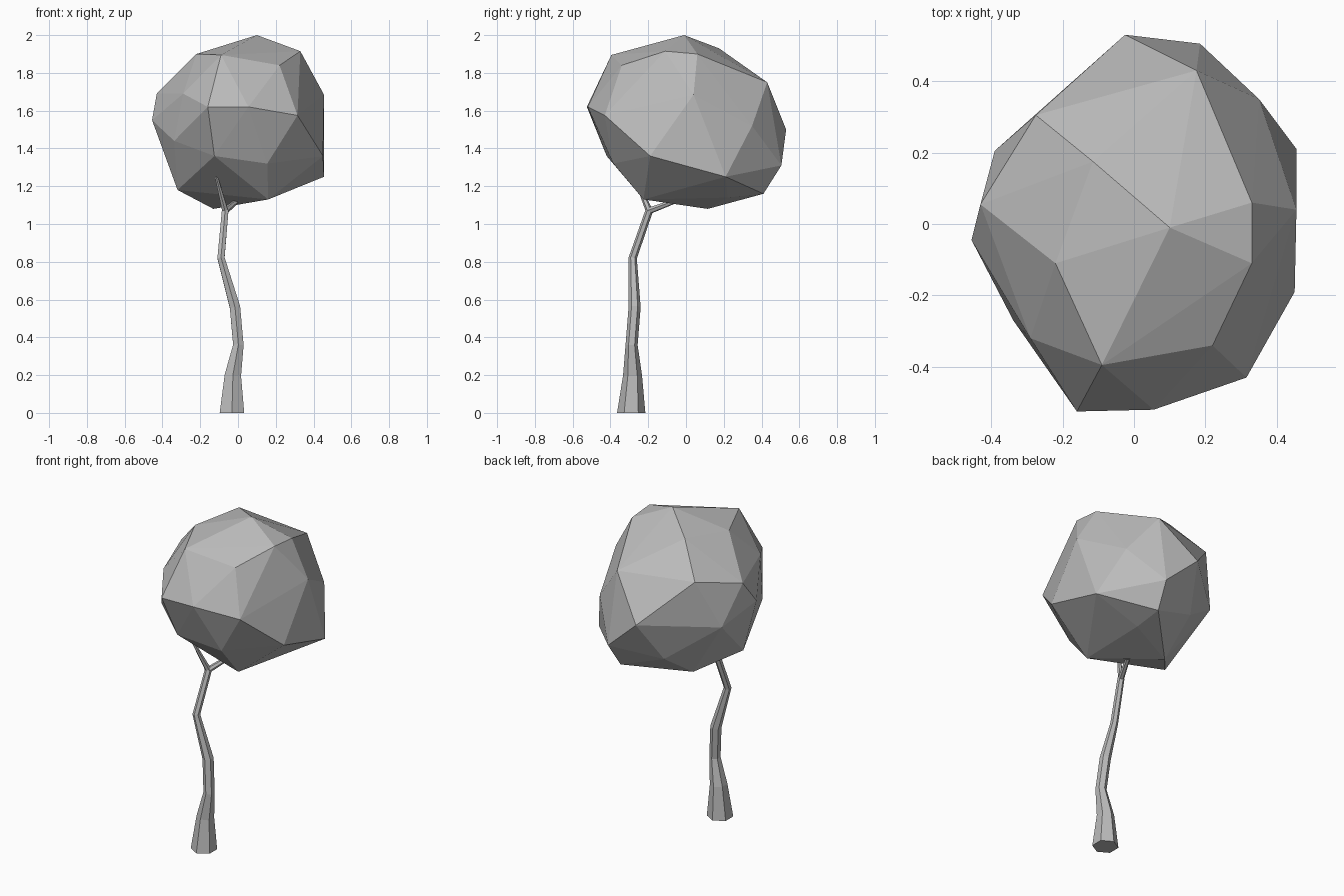
import bpy, bmesh, math
from mathutils import Vector

old = bpy.data.objects.get("Cube")
if old:
    bpy.data.objects.remove(old, do_unlink=True)

# One plain colour for the whole tree
grey = bpy.data.materials.new("plain grey")
grey.use_nodes = True
colour = (0.5, 0.5, 0.5, 1)
grey.diffuse_color = colour
grey.node_tree.nodes["Principled BSDF"].inputs["Base Color"].default_value = colour


def finish(name, bm):
    """Turn a bmesh into a flat-shaded object."""
    bmesh.ops.recalc_face_normals(bm, faces=bm.faces[:])
    mesh = bpy.data.meshes.new(name)
    bm.to_mesh(mesh)
    bm.free()
    mesh.materials.append(grey)
    obj = bpy.data.objects.new(name, mesh)
    bpy.context.collection.objects.link(obj)
    return obj


def limb(name, path, sides=6):
    """Tapered tube through (centre, radius) stations, closed at both ends."""
    bm = bmesh.new()
    up = Vector((0, 0, 1))
    centres = [Vector(centre) for centre, radius in path]
    rings = []
    for i, (centre, radius) in enumerate(path):
        ahead = centres[min(i + 1, len(path) - 1)]
        behind = centres[max(i - 1, 0)]
        turn = up.rotation_difference(ahead - behind)
        if centre[2] == 0:
            turn.identity()
        ring = []
        for k in range(sides):
            a = math.pi / 2 + math.tau * k / sides
            offset = Vector((math.cos(a), math.sin(a), 0)) * radius
            ring.append(bm.verts.new(centres[i] + turn @ offset))
        rings.append(ring)
    for low, high in zip(rings, rings[1:]):
        for k in range(sides):
            n = (k + 1) % sides
            bm.faces.new((low[k], low[n], high[n], high[k]))
    bm.faces.new(rings[0][::-1])
    bm.faces.new(rings[-1])
    return finish(name, bm)


# Crooked trunk, forking into two thin branches under the crown
fork = (-0.068, -0.195, 1.07)
limb("trunk", [
    ((-0.032, -0.29, 0), 0.075),
    ((-0.027, -0.283, 0.2), 0.05),
    ((0.002, -0.288, 0.36), 0.032),
    ((-0.016, -0.272, 0.56), 0.032),
    ((-0.09, -0.282, 0.82), 0.022),
    (fork, 0.02),
])
limb("front_branch", [(fork, 0.018), ((-0.115, -0.27, 1.25), 0.009)])
limb("back_branch", [(fork, 0.018), ((0.03, 0.02, 1.15), 0.01)])

# Faceted crown: hull stretched over its corner points, tier by tier
top_tier = [
    (0.1, -0.01, 2), (-0.115, 0.175, 1.93), (0.33, -0.11, 1.915),
    (0.33, 0.06, 1.9), (-0.22, -0.11, 1.9), (-0.09, -0.395, 1.895),
    (0.22, -0.34, 1.84),
]
upper_tier = [
    (0.175, 0.43, 1.75), (-0.275, 0.305, 1.75), (0.455, 0.04, 1.685),
    (-0.43, 0.055, 1.69), (-0.29, -0.32, 1.69), (-0.16, -0.525, 1.62),
    (0.055, -0.52, 1.62), (0.315, -0.43, 1.575), (-0.455, -0.045, 1.55),
]
lower_tier = [
    (-0.025, 0.53, 1.5), (0.35, 0.35, 1.52), (-0.39, 0.205, 1.46),
    (-0.338, -0.27, 1.44), (0.45, -0.19, 1.36), (-0.125, -0.42, 1.36),
    (0.155, -0.385, 1.32), (0.185, 0.505, 1.31), (0.455, 0.21, 1.25),
]
bottom_tier = [
    (-0.107, 0.368, 1.25), (-0.32, -0.108, 1.18), (0.165, 0.41, 1.16),
    (0.16, 0.22, 1.14), (0.16, -0.225, 1.13), (-0.13, 0.115, 1.08),
]
bm = bmesh.new()
for point in top_tier + upper_tier + lower_tier + bottom_tier:
    bm.verts.new(point)
bmesh.ops.convex_hull(bm, input=bm.verts[:])
bmesh.ops.delete(bm, geom=[v for v in bm.verts if not v.link_faces], context="VERTS")
finish("crown", bm)
